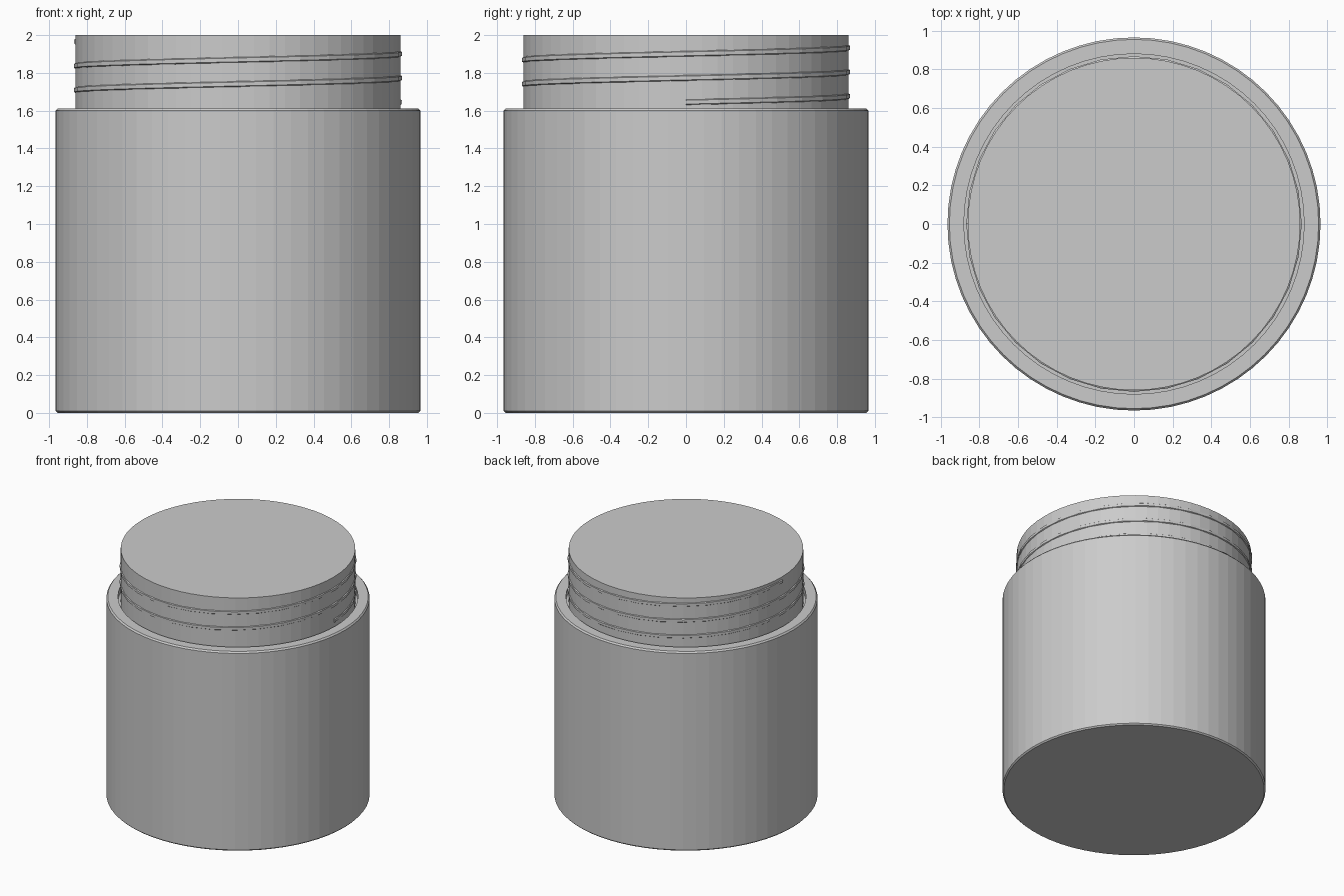
import bpy, bmesh, math

if "Cube" in bpy.data.objects:
    bpy.data.objects.remove(bpy.data.objects["Cube"])

SIDES = 64

grey = bpy.data.materials.new("light grey")
grey.diffuse_color = (0.6, 0.6, 0.6, 1)
grey.use_nodes = True
grey.node_tree.nodes["Principled BSDF"].inputs["Base Color"].default_value = grey.diffuse_color


def finish(bm, name):
    bmesh.ops.recalc_face_normals(bm, faces=bm.faces)
    mesh = bpy.data.meshes.new(name)
    bm.to_mesh(mesh)
    bm.free()
    mesh.materials.append(grey)
    obj = bpy.data.objects.new(name, mesh)
    bpy.context.collection.objects.link(obj)
    return obj


def lathe(name, profile):
    """Turn (radius, height) points into a solid with flat end caps."""
    bm = bmesh.new()
    rings = []
    for r, z in profile:
        rings.append([bm.verts.new((r * math.cos(2 * math.pi * i / SIDES),
                                    r * math.sin(2 * math.pi * i / SIDES), z))
                      for i in range(SIDES)])
    for low, high in zip(rings, rings[1:]):
        for i in range(SIDES):
            j = (i + 1) % SIDES
            bm.faces.new((low[i], low[j], high[j], high[i]))
    bm.faces.new(rings[0])
    bm.faces.new(rings[-1])
    return finish(bm, name)


def helix(name, section, start_z, pitch, turns, steps_per_turn):
    """Sweep a (radius, height) section along a rising spiral."""
    bm = bmesh.new()
    loops = []
    for k in range(int(turns * steps_per_turn) + 1):
        t = k / steps_per_turn
        a = 2 * math.pi * t
        loops.append([bm.verts.new((r * math.cos(a), r * math.sin(a),
                                    start_z + pitch * t + dz))
                      for r, dz in section])
    n = len(section)
    for a, b in zip(loops, loops[1:]):
        for i in range(n):
            j = (i + 1) % n
            bm.faces.new((a[i], a[j], b[j], b[i]))
    bm.faces.new(loops[0])
    bm.faces.new(loops[-1])
    return finish(bm, name)


# Body with chamfered rims and a narrow recess around the neck
lathe("jar_body", [(0.955, 0), (0.965, 0.01), (0.965, 1.60), (0.955, 1.612),
                   (0.88, 1.612), (0.88, 1.56)])

# Neck standing in the recess
lathe("jar_neck", [(0.86, 1.56), (0.86, 2.0)])

# Shallow screw thread, coarser than the neck
helix("screw_thread", [(0.85, -0.022), (0.868, -0.010), (0.868, 0.010), (0.85, 0.022)],
      1.645, 0.128, 2.5, 32)
